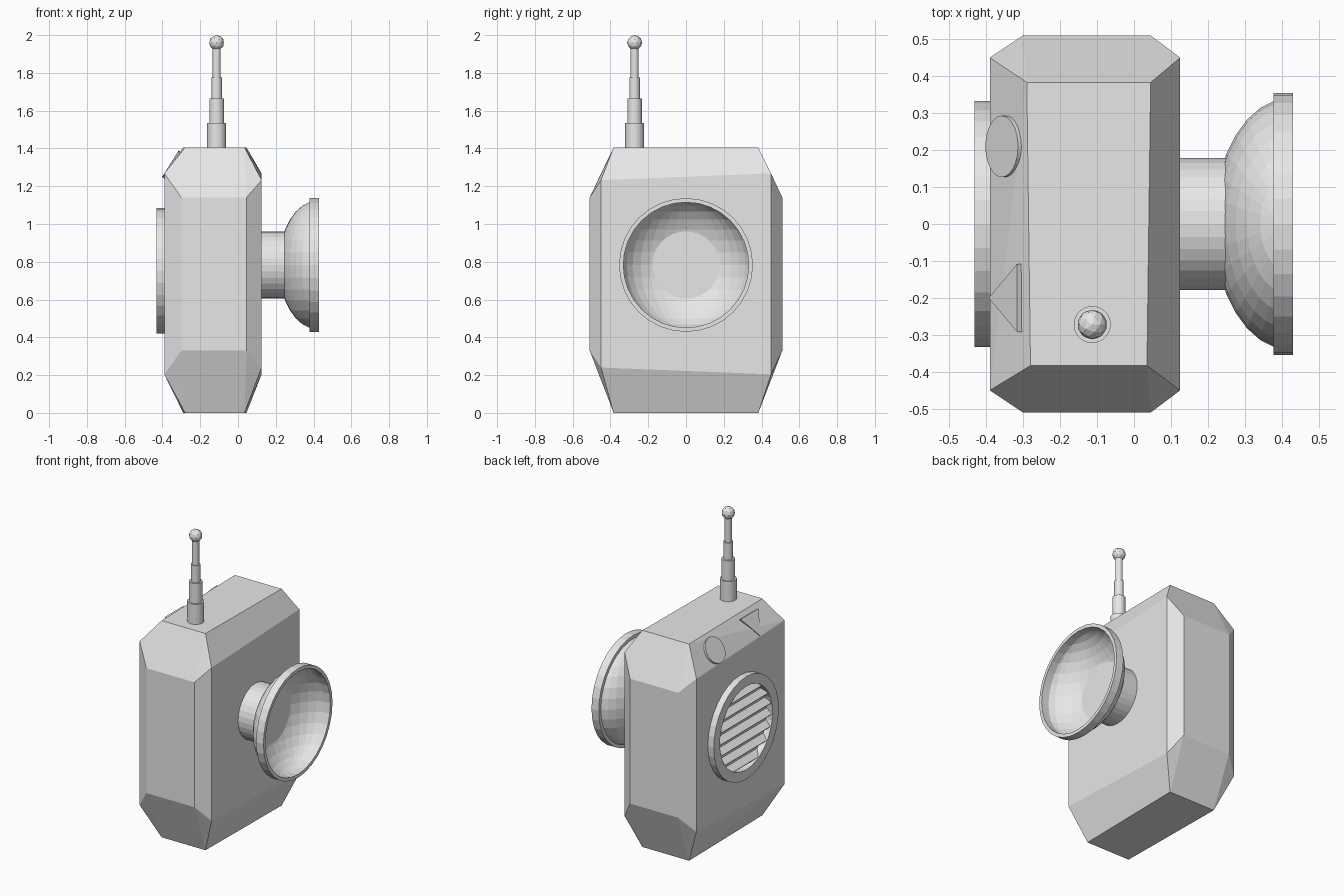
import bpy, bmesh, math
from mathutils import Matrix, Vector

if "Cube" in bpy.data.objects:
    bpy.data.objects.remove(bpy.data.objects["Cube"])

grey = bpy.data.materials.new("light grey")
grey.diffuse_color = (0.8, 0.8, 0.8, 1)
grey.use_nodes = True
grey.node_tree.nodes["Principled BSDF"].inputs["Base Color"].default_value = grey.diffuse_color


def finish(bm, name):
    bmesh.ops.recalc_face_normals(bm, faces=bm.faces)
    me = bpy.data.meshes.new(name)
    bm.to_mesh(me)
    bm.free()
    me.materials.append(grey)
    ob = bpy.data.objects.new(name, me)
    bpy.context.collection.objects.link(ob)
    return ob


def cylinder(name, radius, depth, matrix, sides=32):
    bm = bmesh.new()
    bmesh.ops.create_cone(bm, cap_ends=True, segments=sides, radius1=radius,
                          radius2=radius, depth=depth, matrix=matrix)
    return finish(bm, name)


def ring(name, outer, inner, x0, x1, z, sides=32):
    """Flat-sided ring whose axis runs along x."""
    bm = bmesh.new()
    section = [(x0, outer), (x1, outer), (x1, inner), (x0, inner)]
    loops = []
    for i in range(sides):
        a = 2 * math.pi * i / sides
        loops.append([bm.verts.new((x, r * math.cos(a), z + r * math.sin(a)))
                      for x, r in section])
    for i in range(sides):
        p, q = loops[i], loops[(i + 1) % sides]
        for j in range(4):
            k = (j + 1) % 4
            bm.faces.new((p[j], p[k], q[k], q[j]))
    return finish(bm, name)


# Body: box with broad flat chamfers, three points at every corner
bm = bmesh.new()
for sx in (-1, 1):
    side_x = 0.125 if sx > 0 else -0.39
    end_x = 0.045 if sx > 0 else -0.30
    for sy in (-1, 1):
        skew = 0.018 * sx * sy
        for top in (0, 1):
            side_z = 1.25 + skew if top else 0.222 - skew
            end_z = 1.14 if top else 0.33
            cap_x = (0.04 + 0.005 * sy) if sx > 0 else (-0.285 - 0.005 * sy)
            bm.verts.new((side_x, sy * 0.45, side_z))
            bm.verts.new((end_x, sy * 0.51, end_z))
            bm.verts.new((cap_x, sy * 0.383, 1.405 * top))
bmesh.ops.convex_hull(bm, input=bm.verts)
bmesh.ops.dissolve_limit(bm, angle_limit=math.radians(5),
                         verts=bm.verts, edges=bm.edges)
finish(bm, "body")

# Stem carrying the dish
along_x = Matrix.Rotation(math.pi / 2, 4, 'Y')
DZ = 0.783
cylinder("dish_stem", 0.178, 0.15, Matrix.Translation((0.175, 0, DZ)) @ along_x)

# Dish: squashed half sphere opening toward +x
bm = bmesh.new()
bmesh.ops.create_uvsphere(bm, u_segments=32, v_segments=16, radius=1)
bmesh.ops.bisect_plane(bm, geom=bm.verts[:] + bm.edges[:] + bm.faces[:],
                       plane_co=(0, 0, 0), plane_no=(1, 0, 0), clear_outer=True)
bmesh.ops.transform(bm, verts=bm.verts,
                    matrix=Matrix.Translation((0.42, 0, DZ))
                    @ Matrix.Diagonal((0.205, 0.34, 0.34, 1)))
finish(bm, "dish")
ring("dish_rim", 0.354, 0.332, 0.378, 0.43, DZ)

# Grille on the other side: ring with tilted slats
GZ = 0.752
ring("grille_ring", 0.333, 0.27, -0.432, -0.38, GZ)
for i in range(-3, 4):
    z = i * 0.075
    half = math.sqrt(0.28 ** 2 - z * z)
    bm = bmesh.new()
    bmesh.ops.create_cube(bm, size=1, matrix=Matrix.Translation((-0.402, 0, GZ + z))
                          @ Matrix.Rotation(math.radians(-40), 4, 'Y')
                          @ Matrix.Diagonal((0.055, 2 * half, 0.012, 1)))
    finish(bm, "grille_slat")

# Controls on the sloping upper edge: local x up the slope, z outward
up = Vector((0.1, 0, 0.16)).normalized()
out = Vector((-up.z, 0, up.x))
side = out.cross(up)


def slope(x, y):
    m = Matrix((up, side, out)).transposed().to_4x4()
    return Matrix.Translation((x, y, 1.405 + (x + 0.288) * 1.6)) @ m


cylinder("round_button", 0.083, 0.028, slope(-0.346, 0.21))

bm = bmesh.new()
m = slope(-0.343, -0.2)
low, high = [[bm.verts.new(m @ Vector((x, y, z))) for x, y in
              ((-0.072, 0), (0.072, 0.092), (0.072, -0.092))] for z in (-0.01, 0.014)]
bm.faces.new(low)
bm.faces.new(high)
for i in range(3):
    j = (i + 1) % 3
    bm.faces.new((low[i], low[j], high[j], high[i]))
finish(bm, "triangle_button")

# Telescopic antenna with a ball tip
AX, AY = -0.113, -0.272
levels = [1.40, 1.535, 1.665, 1.775, 1.95]
for i, r in enumerate((0.05, 0.039, 0.028, 0.021)):
    z0, z1 = levels[i], levels[i + 1]
    cylinder("antenna_section", r, z1 - z0,
             Matrix.Translation((AX, AY, (z0 + z1) / 2)))
bm = bmesh.new()
bmesh.ops.create_icosphere(bm, subdivisions=2, radius=0.04,
                           matrix=Matrix.Translation((AX, AY, 1.96)))
finish(bm, "antenna_tip")
